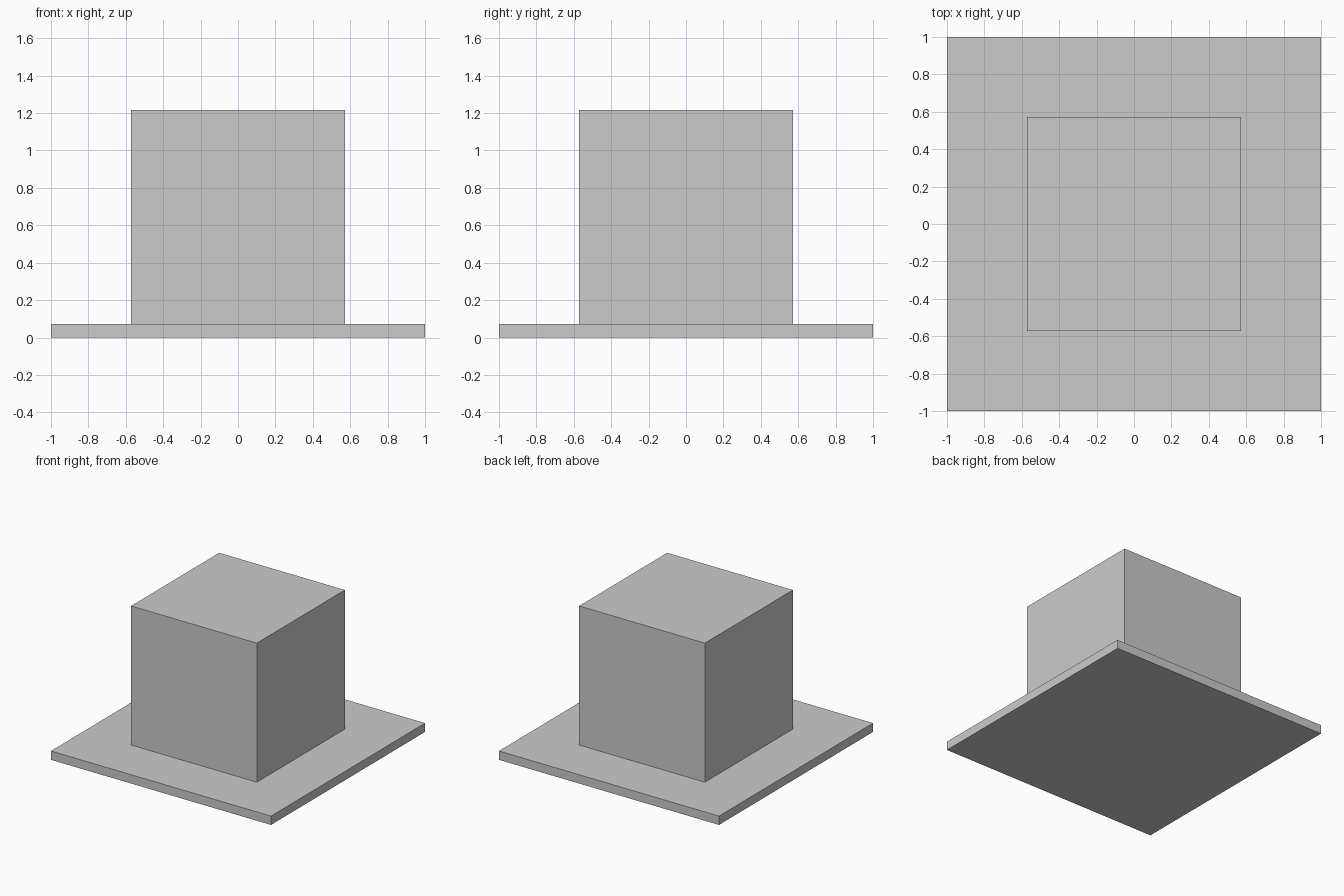
import bpy

if "Cube" in bpy.data.objects:
    bpy.data.objects.remove(bpy.data.objects["Cube"])


def box(name, width, height, base_z):
    bpy.ops.mesh.primitive_cube_add(size=1, location=(0, 0, base_z + height / 2))
    obj = bpy.context.object
    obj.name = name
    obj.scale = (width, width, height)
    bpy.ops.object.transform_apply(location=False, rotation=False, scale=True)
    return obj


PLATE_HEIGHT = 0.0725
BLOCK_SIZE = 8 / 7

# Thin square base
box("base_plate", 2.0, PLATE_HEIGHT, 0)

# Cube standing on the base
box("block", BLOCK_SIZE, BLOCK_SIZE, PLATE_HEIGHT)
